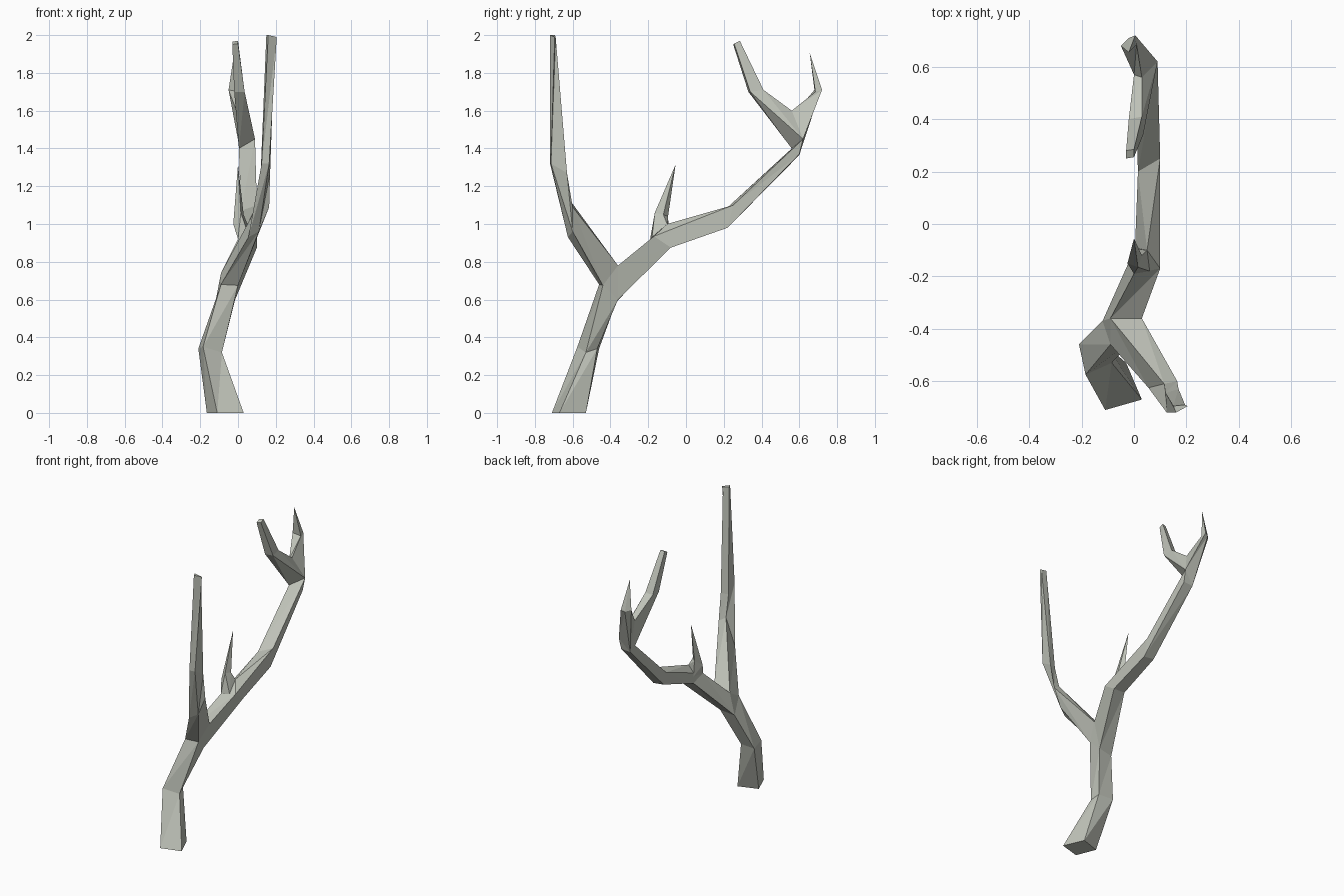
import bpy, bmesh
from mathutils import Vector

if "Cube" in bpy.data.objects:
    bpy.data.objects.remove(bpy.data.objects["Cube"])

bark = bpy.data.materials.new("pale_grey_bark")
bark.diffuse_color = (0.52, 0.54, 0.48, 1)
bark.use_nodes = True
bark.node_tree.nodes["Principled BSDF"].inputs["Base Color"].default_value = bark.diffuse_color


def face(bm, pts):
    bm.faces.new([bm.verts.new(p) for p in pts])


def limb(bm, rings, cap_start=False, cap_end=False):
    """Bridge successive rings; a single-point ring closes to a spike."""
    for a, b in zip(rings, rings[1:]):
        n = len(a)
        for i in range(n):
            j = (i + 1) % n
            if len(b) == 1:
                face(bm, [a[i], a[j], b[0]])
            else:
                face(bm, [a[i], a[j], b[j]])
                face(bm, [a[i], b[j], b[i]])
    if cap_start:
        face(bm, rings[0][::-1])
    if cap_end:
        face(bm, rings[-1])


def finish(bm, name):
    bmesh.ops.remove_doubles(bm, verts=bm.verts, dist=0.0005)
    bmesh.ops.recalc_face_normals(bm, faces=bm.faces)
    me = bpy.data.meshes.new(name)
    bm.to_mesh(me)
    bm.free()
    me.materials.append(bark)
    bpy.context.collection.objects.link(bpy.data.objects.new(name, me))


bm = bmesh.new()

# lower fork corners, shared by trunk and both branches
A, B, C, D = (-.09, -.46, .68), (0, -.44, .675), (-.015, -.36, .60), (-.12, -.37, .585)
E, F = (-.09, -.36, .74), (.03, -.36, .78)

# trunk
limb(bm, [
    [(-.11, -.71, 0), (.03, -.67, 0), (-.03, -.53, 0), (-.165, -.575, 0)],
    [(-.185, -.575, .35), (-.085, -.53, .32), (-.10, -.47, .34), (-.21, -.46, .34)],
    [A, B, C, D]], cap_start=True)
face(bm, [A, E, D])
face(bm, [B, C, F])

# tall front branch
limb(bm, [
    [A, B, F, E],
    [(.055, -.625, .93), (.11, -.60, .96), (.165, -.60, 1.09), (.115, -.61, 1.12)],
    [(.125, -.72, 1.32), (.165, -.715, 1.32), (.17, -.63, 1.27), (.12, -.645, 1.27)],
    [(.16, -.72, 2), (.205, -.695, 1.99), (.195, -.69, 1.99), (.15, -.695, 2)]], cap_end=True)

# upper fork corners
G, H, I, J = (.005, .56, 1.40), (.09, .62, 1.45), (.085, .60, 1.37), (.015, .60, 1.365)
V, W = (.03, .56, 1.60), (0, .57, 1.58)

# long rear branch
P, Q = (0, -.19, .92), (.1, -.17, .935)
R, S = (.015, .20, 1.07), (.1, .25, 1.10)
limb(bm, [
    [E, F, C, D],
    [P, Q, (.1, -.08, .875), (.005, -.09, .885)],
    [R, S, (.1, .22, .98), (.02, .22, .99)],
    [G, H, I, J]])
face(bm, [G, W, J])
face(bm, [H, I, J])

# inner prong
limb(bm, [
    [G, H, V, W],
    [(-.02, .33, 1.70), (.035, .34, 1.70), (.03, .41, 1.71), (-.02, .40, 1.70)],
    [(-.03, .25, 1.95), (0, .255, 1.955), (0, .285, 1.97), (-.03, .28, 1.965)]], cap_end=True)

# outer prong
limb(bm, [
    [W, V, H, J],
    [(-.05, .68, 1.71), (.01, .685, 1.70), (.005, .72, 1.71), (-.02, .71, 1.70)],
    [(-.02, .655, 1.905)]])
finish(bm, "forked_branch")

# small side twig
bm = bmesh.new()
T = (.05, -.10, 1.0)
limb(bm, [
    [P, (.06, -.18, .93), T, (.005, -.09, .93)],
    [(-.025, -.15, 1.0), (.015, -.165, 1.06), (.03, -.12, 1.05), (0, -.095, 1.04)],
    [(0, -.055, 1.315)]], cap_start=True)
finish(bm, "side_twig")

# ridge running from the twig along the rear branch
bm = bmesh.new()
for tri in ([P, Q, T], [P, T, R], [Q, S, T], [T, S, R], [P, R, Q], [Q, R, S]):
    face(bm, tri)
finish(bm, "twig_ridge")
